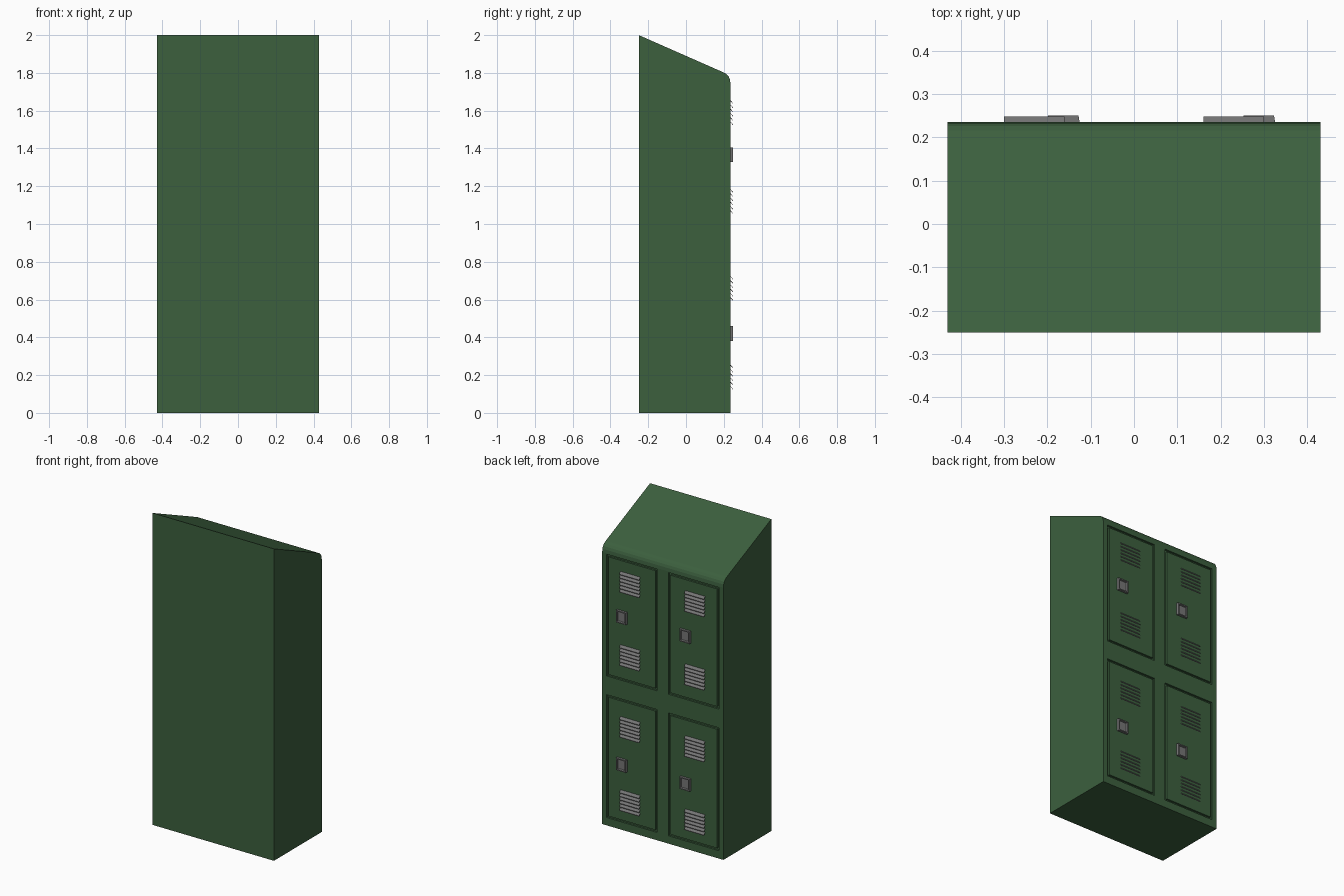
import bpy, bmesh, math
from mathutils import Vector

if "Cube" in bpy.data.objects:
    bpy.data.objects.remove(bpy.data.objects["Cube"])

FACE = 0.235                       # y of the door side
DEPTH = 0.012                      # groove depth around the doors


def material(name, rgb):
    m = bpy.data.materials.new(name)
    m.diffuse_color = (*rgb, 1)
    m.use_nodes = True
    m.node_tree.nodes["Principled BSDF"].inputs["Base Color"].default_value = m.diffuse_color
    return m


green = material("green_paint", (0.045, 0.115, 0.048))
steel = material("grey_steel", (0.18, 0.18, 0.18))


def finish(name, bm, mat):
    bmesh.ops.recalc_face_normals(bm, faces=bm.faces)
    me = bpy.data.meshes.new(name)
    bm.to_mesh(me)
    bm.free()
    me.materials.append(mat)
    ob = bpy.data.objects.new(name, me)
    bpy.context.collection.objects.link(ob)
    return ob


def extrude_x(bm, profile, x0, x1):
    """Solid from a (y, z) profile swept along x."""
    f = bm.faces.new([bm.verts.new((x0, y, z)) for y, z in profile])
    geo = bmesh.ops.extrude_face_region(bm, geom=[f])["geom"]
    verts = [g for g in geo if isinstance(g, bmesh.types.BMVert)]
    bmesh.ops.translate(bm, verts=verts, vec=(x1 - x0, 0, 0))


def rect(y0, y1, z0, z1):
    return [(y0, z0), (y1, z0), (y1, z1), (y0, z1)]


# Cabinet body: sloped top with a rounded edge on the door side
p0, p1, p2 = Vector((FACE, 1.745)), Vector((FACE, 1.787)), Vector((0.2, 1.802))
arc = [p0 * (1 - t) ** 2 + p1 * 2 * t * (1 - t) + p2 * t * t
       for t in (0, 0.25, 0.5, 0.75, 1)]
bm = bmesh.new()
extrude_x(bm, [(-0.25, 0), (FACE, 0)] + [tuple(p) for p in arc] + [(-0.25, 2)],
          -0.43, 0.43)
body = finish("cabinet_body", bm, green)

# Door layout: (x range) by (z range)
columns = [(-0.398, -0.040), (0.040, 0.398)]
rows = [(0.05, 0.838), (0.958, 1.738)]

# Shallow pockets cut for the doors
bm = bmesh.new()
for x0, x1 in columns:
    for z0, z1 in rows:
        extrude_x(bm, rect(FACE - DEPTH, FACE + 0.05, z0, z1), x0, x1)
cutter = finish("door_pocket_cutter", bm, green)
cutter.hide_render = True
mod = body.modifiers.new("pockets", "BOOLEAN")
mod.operation = "DIFFERENCE"
mod.solver = "EXACT"
mod.object = cutter
bpy.context.view_layer.objects.active = body
bpy.ops.object.modifier_apply(modifier=mod.name)
bpy.data.objects.remove(cutter)


def vent(name, cx, z_low):
    """Six louvre slats sloping down and outwards."""
    bm = bmesh.new()
    for i in range(6):
        z = z_low + i * 0.0225
        extrude_x(bm, [(FACE - 0.004, z + 0.018), (FACE + 0.0125, z),
                       (FACE + 0.0125, z + 0.004), (FACE - 0.004, z + 0.022)],
                  cx - 0.07, cx + 0.07)
    finish(name, bm, steel)


def handle(name, cx, cz):
    """Tapered latch box with a recessed finger cup."""
    bm = bmesh.new()
    extrude_x(bm, rect(FACE - 0.003, 0.25, cz - 0.039, cz + 0.039),
              cx - 0.038, cx + 0.038)
    bmesh.ops.recalc_face_normals(bm, faces=bm.faces)
    front = next(f for f in bm.faces if f.normal.y > 0.9)
    for v in front.verts:
        v.co.x = cx + (v.co.x - cx) * 0.92
    bmesh.ops.inset_region(bm, faces=[front], thickness=0.010)
    bmesh.ops.inset_region(bm, faces=[front], thickness=0.004, depth=-0.009)
    finish(name, bm, steel)


# Doors with two vents and a latch each
gap = 0.013
for side, (x0, x1), vx, hx in (("right", columns[0], -0.23, -0.163),
                               ("left", columns[1], 0.23, 0.288)):
    for level, (z0, z1), vents, hz in (("lower", rows[0], (0.125, 0.595), 0.42),
                                       ("upper", rows[1], (1.055, 1.525), 1.367)):
        tag = f"{level}_{side}"
        bm = bmesh.new()
        extrude_x(bm, rect(FACE - DEPTH - 0.004, FACE, z0 + gap, z1 - gap),
                  x0 + gap, x1 - gap)
        finish(f"door_{tag}", bm, green)
        vent(f"bottom_vent_{tag}", vx, vents[0])
        vent(f"top_vent_{tag}", vx, vents[1])
        handle(f"latch_{tag}", hx, hz)
